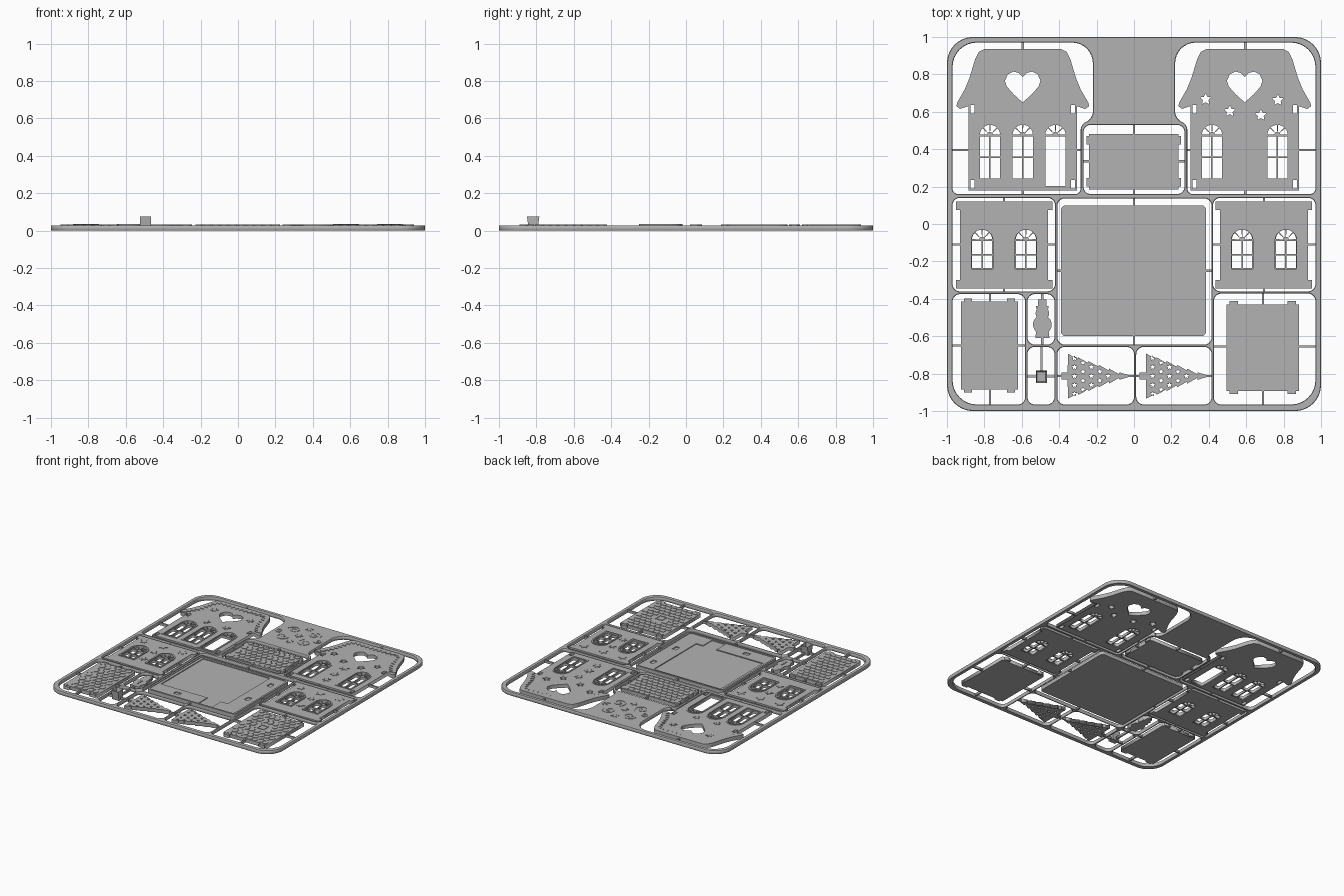
import bpy, bmesh
from math import sin, cos, pi
from mathutils import Vector

if "Cube" in bpy.data.objects:
    bpy.data.objects.remove(bpy.data.objects["Cube"], do_unlink=True)

grey = bpy.data.materials.new("light grey plastic")
grey.use_nodes = True
grey.diffuse_color = (0.45, 0.45, 0.45, 1)
grey.node_tree.nodes["Principled BSDF"].inputs["Base Color"].default_value = (0.45, 0.45, 0.45, 1)
TOP = 0.028


def plate(name, loops, z0=0.0, z1=TOP, bevel=0.0):
    """Flat sheet from 2D loops; loops inside others become holes."""
    cu = bpy.data.curves.new(name, 'CURVE')
    cu.dimensions, cu.fill_mode = '2D', 'BOTH'
    cu.extrude = (z1 - z0) / 2 - bevel
    cu.bevel_depth, cu.offset, cu.bevel_resolution = bevel, -bevel, 0
    for loop in loops:
        sp = cu.splines.new('POLY')
        sp.points.add(len(loop) - 1)
        for p, (x, y) in zip(sp.points, loop):
            p.co = (x, y, 0, 1)
        sp.use_cyclic_u = True
    ob = bpy.data.objects.new(name, cu)
    bpy.context.collection.objects.link(ob)
    mesh = bpy.data.meshes.new_from_object(ob.evaluated_get(bpy.context.evaluated_depsgraph_get()))
    bpy.data.objects.remove(ob, do_unlink=True)
    ob = bpy.data.objects.new(name, mesh)
    bpy.context.collection.objects.link(ob)
    ob.location.z = (z0 + z1) / 2
    mesh.materials.clear()
    mesh.materials.append(grey)
    return ob


def rect(x0, x1, y0, y1):
    return [(x0, y0), (x1, y0), (x1, y1), (x0, y1)]


def rounded(points, radii, n=8):
    out = []
    for i, p in enumerate(points):
        p = Vector(p)
        a, b = Vector(points[i - 1]) - p, Vector(points[(i + 1) % len(points)]) - p
        r = radii[i] if isinstance(radii, list) else radii
        s, e = p + a.normalized() * r, p + b.normalized() * r
        c = s + e - p
        out += [tuple(c + (s - c) * cos(t * pi / 2 / n) + (e - c) * sin(t * pi / 2 / n)) for t in range(n + 1)]
    return out


def rrect(x0, x1, y0, y1, r=0.04):
    return rounded(rect(x0, x1, y0, y1), r)


def flip(loop):
    return [(-x, y) for x, y in loop]


def move(loop, dx, dy=0):
    return [(x + dx, y + dy) for x, y in loop]


def arc(cx, cy, r, a0, a1, n=12):
    return [(cx + r * cos(a0 + (a1 - a0) * i / n), cy + r * sin(a0 + (a1 - a0) * i / n)) for i in range(n + 1)]


def star(cx, cy, r, k=5, inner=0.5):
    return [(cx + (r, r * inner)[i % 2] * sin(i * pi / k), cy + (r, r * inner)[i % 2] * cos(i * pi / k))
            for i in range(2 * k)]


def arch(cx, y0, y1, h):
    return [(cx - h, y0), (cx + h, y0)] + arc(cx, y1 - h, h, 0, pi)


def symmetric(half):
    return half + flip(half)[::-1]


# Windows: raised trim and thin glazing bars
def windows(name, specs, trim_top):
    trims, bars, m, h = [], [], 0.004, 0.058
    for cx, y0, y1, rows in specs:
        trims += [arch(cx, y0 - 0.012, y1 + 0.012, h + 0.012), arch(cx, y0, y1, h)]
        ya = y1 - h
        bars.append(arch(cx, y0 - 0.002, y1 + 0.002, h + 0.002))
        for k in range(4):
            a0, a1 = k * pi / 4 + 0.07, (k + 1) * pi / 4 - 0.07
            bars.append(arc(cx, ya + m, h - m, a0, a1, 4) + arc(cx, ya + m, 0.016, a1, a0, 2))
        if not rows:
            bars.append(rect(cx - h + m, cx + h - m, y0 + m, ya - m))
        for r in range(rows):
            b0, b1 = y0 + (ya - y0) * r / rows + m, y0 + (ya - y0) * (r + 1) / rows - m
            bars += [rect(cx - h + m, cx - m, b0, b1), rect(cx + m, cx + h - m, b0, b1)]
    plate(name + "_window_trim", trims, TOP - 0.004, trim_top)
    plate(name + "_glazing_bars", bars, 0.004, 0.024)
    return [arch(cx, y0, y1, h) for cx, y0, y1, _ in specs]


# Frame with one rounded opening per part
house_gap = rounded([(-.97, .16), (-.285, .16), (-.285, .535), (-.22, .56), (-.22, .97), (-.97, .97)],
                    [.03, .03, .03, .04, .11, .13])
wall_gap = rrect(-.97, -.422, -.36, .14)
openings = [house_gap, flip(house_gap), wall_gap, flip(wall_gap),
            rrect(-.27, .27, .16, .53), rrect(-.41, .415, -.645, .137),
            rounded(rect(-.97, -.582, -.965, -.375), [.13, .04, .04, .04]),
            rrect(-.57, -.425, -.645, -.375), rrect(-.57, -.425, -.965, -.657),
            rrect(-.41, 0, -.965, -.657), rrect(.012, .415, -.965, -.657),
            rounded(rect(.427, .97, -.965, -.372), [.04, .13, .04, .04])]
plate("frame", [rrect(-1, 1, -1, 1, .14)] + openings, 0, TOP, 0.003)

# Sprues: part box inside opening box, joined at the sides
sprues = []


def sprue(cx, cy, part, gap, sides="lrbt"):
    w = 0.006
    (px0, px1, py0, py1), (gx0, gx1, gy0, gy1) = part, gap
    ends = {"l": rect(gx0 - .006, px0 + .006, cy - w, cy + w), "r": rect(px1 - .006, gx1 + .006, cy - w, cy + w),
            "b": rect(cx - w, cx + w, gy0 - .006, py0 + .006), "t": rect(cx - w, cx + w, py1 - .006, gy1 + .006)}
    sprues.extend(ends[s] for s in sides)


for s in (-1, 1):
    c = s * .595
    sprue(c, .395, (c - .29, c + .29, .18, .935), (min(s * .97, s * .285), max(s * .97, s * .285), .16, .97))
    c = s * .695
    sprue(c, -.11, (c - .235, c + .235, -.345, .12), (min(s * .97, s * .422), max(s * .97, s * .422), -.36, .14))
sprue(0, .335, (-.24, .237, .185, .48), (-.27, .27, .16, .53))
sprue(0, -.25, (-.39, .385, -.6, .1), (-.41, .415, -.645, .137))
sprue(-.77, -.65, (-.925, -.62, -.885, -.415), (-.97, -.582, -.965, -.375))
sprue(.69, -.655, (.495, .883, -.893, -.43), (.427, .97, -.965, -.372))
sprue(-.49, -.5, (-.53, -.45, -.61, -.41), (-.57, -.425, -.645, -.375), "bt")
sprue(-.495, -.815, (-.525, -.465, -.85, -.78), (-.57, -.425, -.965, -.657), "lrt")
for c in (-.41, .012):
    sprue(c, -.813, (c + .025, c + .375, -.9, -.7), (c, c + .405, -.965, -.657), "lr")
plate("sprues", sprues, 0.003, 0.022)

# House front and back with curved gables
gable = [(.205, .935), (.235, .92), (.255, .88), (.285, .78), (.31, .72), (.35, .65), (.355, .63), (.335, .615)]
edge = [Vector(p) for p in flip(gable[:7])[::-1] + gable[:7]]
rim, teeth = [], []
for a, b in zip(edge, edge[1:]):
    steps = max(1, round((b - a).length / .022))
    rim += [a.lerp(b, i / steps) for i in range(steps)]
for i, p in enumerate(rim):
    teeth.append(p + (Vector((0, .62)) - p).normalized() * (.03 if i % 2 else .06))
icicles = [tuple(p) for p in rim] + [tuple(p) for p in teeth[::-1]]
outline = symmetric([(.205, .935)] + gable[1:] + [(.29, .63), (.29, .18)])
slots = [rect(.257, .28, y, y + .045) for y in (.19, .59)]
slots += [flip(s) for s in slots]
heart = symmetric([(0, .785), (.02, .807), (.05, .815), (.08, .8), (.095, .765), (.085, .735), (.05, .695), (0, .65)])
for name, c, offsets, holes in (
        ("house_front", -.595, (-.175, 0, .175), []),
        ("house_back", .592, (-.175, .175),
         [star(x, y, .032) for x, y in ((.383, .667), (.512, .603), (.678, .582), (.769, .662))])):
    specs = [(c + o, .24, .53, 2) for o in offsets]
    if c < 0:
        specs[2] = (c + .175, .2, .53, 0)
    openings = windows(name, specs, .032)
    plate(name, [move(l, c) for l in [outline, heart] + slots] + openings + holes)
    plate(name + "_icicles", [move(icicles, c)], TOP - .004, .032)
    flakes = [star(c + s * x, y, .03, 6, .35) for s in (-1, 1) for x, y in ((.16, .78), (.09, .58))]
    if c > 0:
        flakes = [star(c, y, .035, 6, .35) for y in (.5, .38, .27)]
    plate(name + "_snowflakes", flakes, TOP - .004, .031)

# Side walls with corner tabs
side = symmetric([(.235, -.345), (.258, -.345), (.258, -.3), (.235, -.3),
                  (.235, .075), (.258, .075), (.258, .12), (.235, .12)])
for name, c in (("left_side_wall", .695), ("right_side_wall", -.695)):
    openings = windows(name, [(c + o, -.24, -.03, 2) for o in (-.117, .117)], .035)
    plate(name, [move(side, c)] + openings)
    plate(name + "_stars", [star(c + o, .05, .035) for o in (-.17, 0, .17)]
          + [star(c, y, .03, 6, .35) for y in (-.06, -.2)], TOP - .004, .031)


# Roof panels with staggered tiles
def roof(name, x0, x1, y0, y1, tabs, keep=None):
    plate(name, [rect(x0, x1, y0, y1)])
    plate(name + "_tabs", tabs, 0.002, TOP - .002)
    tiles, w, h = [], .046, .042
    rows, cols = int((y1 - y0) / h), int((x1 - x0) / w)
    for r in range(rows):
        for k in range(cols - r % 2):
            x = (x0 + x1) / 2 + (k - cols / 2 + (r % 2) / 2) * w
            y = (y0 + y1) / 2 + (r - rows / 2) * h
            if keep and keep[0] - w < x < keep[1] and keep[2] - h < y < keep[3]:
                continue
            tiles.append(move([(.004, .014), (w / 2, .002), (w - .004, .014), (w - .004, h - .003),
                               (.004, h - .003)], x, y))
    plate(name + "_tiles", tiles, TOP - .004, .031)


roof("roof_middle", -.24, .237, .185, .48,
     [rect(x, x + .02, y, y + .045) for x in (-.255, .232) for y in (.2, .425)])
roof("roof_right", -.925, -.62, -.885, -.415,
     [rect(x, x + .045, y, y + .02) for x in (-.91, -.68) for y in (-.902, -.418)])
roof("roof_left", .495, .883, -.893, -.43,
     [rect(x, x + .045, y, y + .02) for x in (.51, .82) for y in (-.91, -.433)], (.65, .72, -.7, -.63))
plate("chimney_seat", [rect(.654, .716, -.697, -.632), rect(.66, .71, -.691, -.638)], TOP - .004, .032)

# Base tray: floor, yard, raised rim
tray, inner = rrect(-.39, .385, -.6, .1, .025), rrect(-.376, .371, -.586, .086, .02)
floor_step = [(-.355, .07), (-.355, -.465), (.055, -.465), (.055, -.58), (.175, -.58), (.175, -.465),
              (.235, -.465), (.235, .07)]
pits = [rect(.292, .325, -.055, -.003), rect(.292, .325, -.34, -.29), rect(-.19, -.14, -.545, -.512)]
plate("base_floor", [tray], 0, .016)
plate("base_yard", [inner, floor_step] + pits, .014, .023)
plate("base_rim", [tray, inner], .014, TOP)

# Snowman
snowman = symmetric([(.022, -.405), (.022, -.437), (.034, -.44), (.034, -.45)]
                    + arc(0, -.478, .036, .7, -.6, 6) + arc(0, -.538, .05, .8, -.75, 8)
                    + [(.034, -.58), (.038, -.61)])
plate("snowman", [move(snowman, -.49)])
plate("snowman_buttons", [arc(-.49, y, .008, 0, 2 * pi * 11 / 12, 11) for y in (-.515, -.54, -.565)], TOP - .004, .032)

# Trees lying on their side
half = [(0, .018), (.033, .018)]
for i in range(6):
    w = .12 * (1 - i / 6)
    half += [(.035 + i * .055, w), (.088 + i * .055, w - .03 if i < 5 else 0)]
tree = half[:-1] + [(half[-1][0], .004)]
tree = tree + [(x, -y) for x, y in tree[::-1]]
baubles = [star(.07 + i * .045, (j - (4 - i) / 2) * .048, .014) for i in range(5) for j in range(5 - i)]
for name, x in (("front_tree", -.388), ("back_tree", .03)):
    plate(name, [move(l, x, -.813) for l in [tree] + baubles])

# Chimney standing up, wider at the top and hollow
bm = bmesh.new()
bmesh.ops.create_cube(bm, size=1)
for v in bm.verts:
    v.co = (v.co.x * .06, v.co.y * (.066 if v.co.z > 0 else .046), .0375 + v.co.z * .075)
bm.faces.ensure_lookup_table()
lid = max(bm.faces, key=lambda f: f.calc_center_median().z)
bmesh.ops.inset_region(bm, faces=[lid], thickness=.01)
bmesh.ops.translate(bm, verts=lid.verts[:], vec=(0, 0, -.04))
mesh = bpy.data.meshes.new("chimney")
bm.to_mesh(mesh)
mesh.materials.append(grey)
chimney = bpy.data.objects.new("chimney", mesh)
chimney.location = (-.495, -.817, 0)
bpy.context.collection.objects.link(chimney)

# Scroll ornament on the solid top panel
scrolls = []
for cx, cy, r, turn in ((.09, .84, .055, 0), (.1, .7, .06, 2.2), (.17, .77, .035, 4)):
    spiral = [(r * (1 - t / 26), turn + t * .45) for t in range(20)]
    path = [(cx + q * cos(a), cy + q * sin(a)) for q, a in spiral]
    back = [(cx + (q - .009) * cos(a), cy + (q - .009) * sin(a)) for q, a in spiral]
    scrolls += [path + back[::-1]]
scrolls += [flip(s) for s in scrolls]
plate("scroll_ornament", scrolls + [star(0, y, .03, 6, .4) for y in (.65, .77, .9)], TOP - .004, .031)
